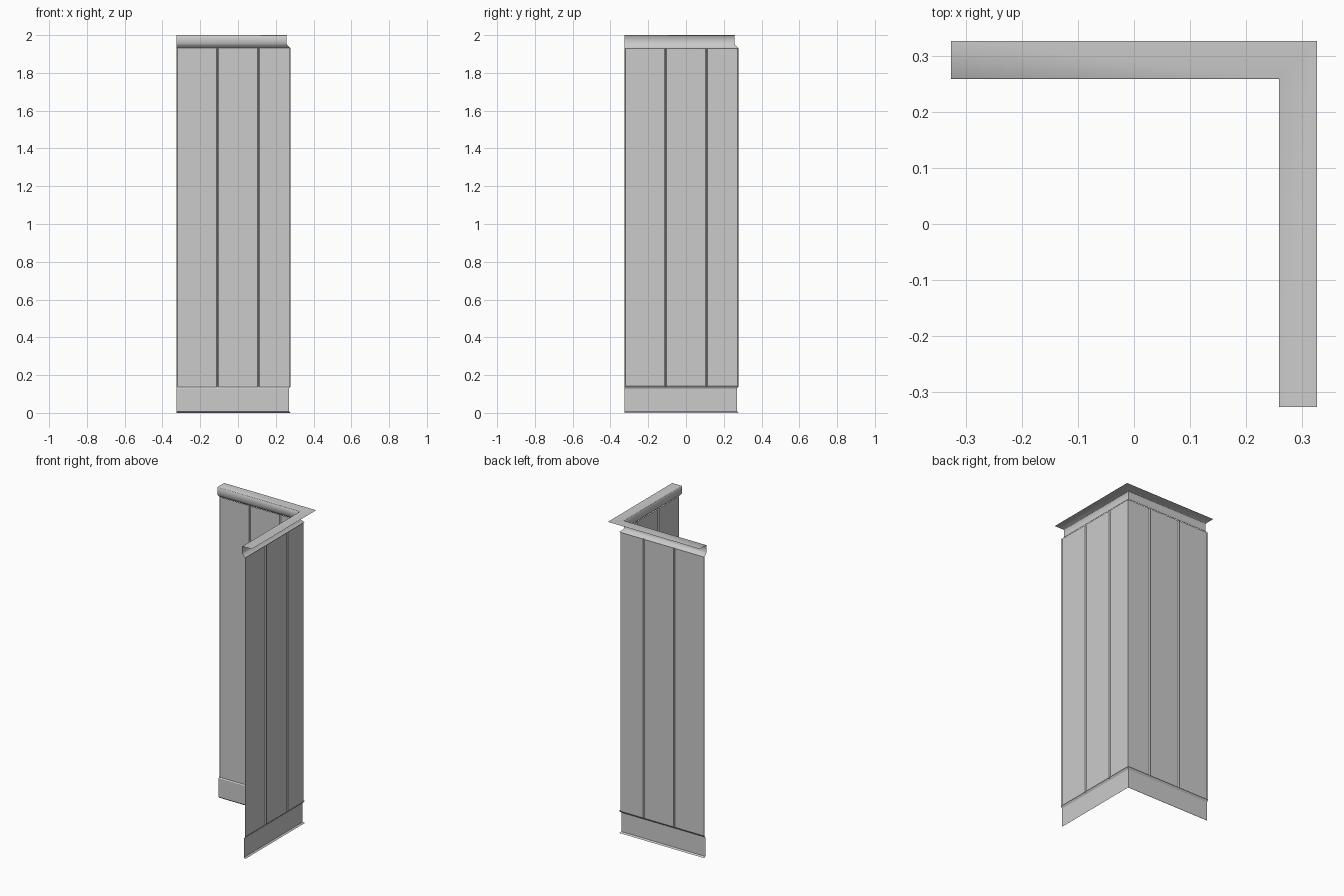
import bpy, math

if "Cube" in bpy.data.objects:
    bpy.data.objects.remove(bpy.data.objects["Cube"])

R = 0.326          # half width: wall planes at x = R and y = R
GROOVE, FACE, BASE, CAP = 0.047, 0.053, 0.056, 0.068   # distances from the wall


def sheet(name, columns, smooth=False):
    """Skin neighbouring columns of points (each listed top to bottom)."""
    n = len(columns[0])
    verts = [p for c in columns for p in c]
    faces = [(i * n + j, i * n + j + 1, (i + 1) * n + j + 1, (i + 1) * n + j)
             for i in range(len(columns) - 1) for j in range(n - 1)]
    me = bpy.data.meshes.new(name)
    me.from_pydata(verts, [], faces)
    ob = bpy.data.objects.new(name, me)
    bpy.context.collection.objects.link(ob)
    if smooth:
        bpy.context.view_layer.objects.active = ob
        ob.select_set(True)
        bpy.ops.object.shade_smooth_by_angle(angle=math.radians(50))
        ob.select_set(False)
    return ob


def trim(name, profile, smooth=False):
    """Run a (depth, z) profile round the inside corner with a mitre."""
    return sheet(name, [[(-R, R - d, z) for d, z in profile],
                        [(R - d, R - d, z) for d, z in profile],
                        [(R - d, -R, z) for d, z in profile]], smooth)


# cap rail: flat top, upright front, coved underside
cove = [(CAP - 0.003 - 0.018 * math.sin(t * math.pi / 8),
         1.93 + 0.018 * (1 - math.sin(t * math.pi / 8)) ** 1.3) for t in range(5)]
trim("cap_rail", [(0, 2.0), (CAP - 0.002, 2.0), (CAP, 1.998), (CAP, 1.952)]
     + cove[:-1] + [(GROOVE, 1.93)], True)

# baseboard with chamfered top and bottom edges
trim("baseboard", [(GROOVE, 0.142), (BASE - 0.002, 0.132), (BASE, 0.129),
                   (BASE, 0.008), (GROOVE, 0.0)])

# boarded panels: three boards per wall with V grooves between them
W, B = 2 * R / 3, 0.006
plan = [(-R, GROOVE)]
for k in range(3):
    left = -R + k * W
    plan.append((left + B, FACE))
    if k < 2:
        plan += [(left + W - B, FACE), (left + W, GROOVE)]
plan.append((R - FACE, FACE))
back = [(u, R - d) for u, d in plan]
side = [(y, x) for x, y in reversed(back[:-1])]
sheet("wall_boards", [[(x, y, 1.932), (x, y, 0.136)] for x, y in back + side])
